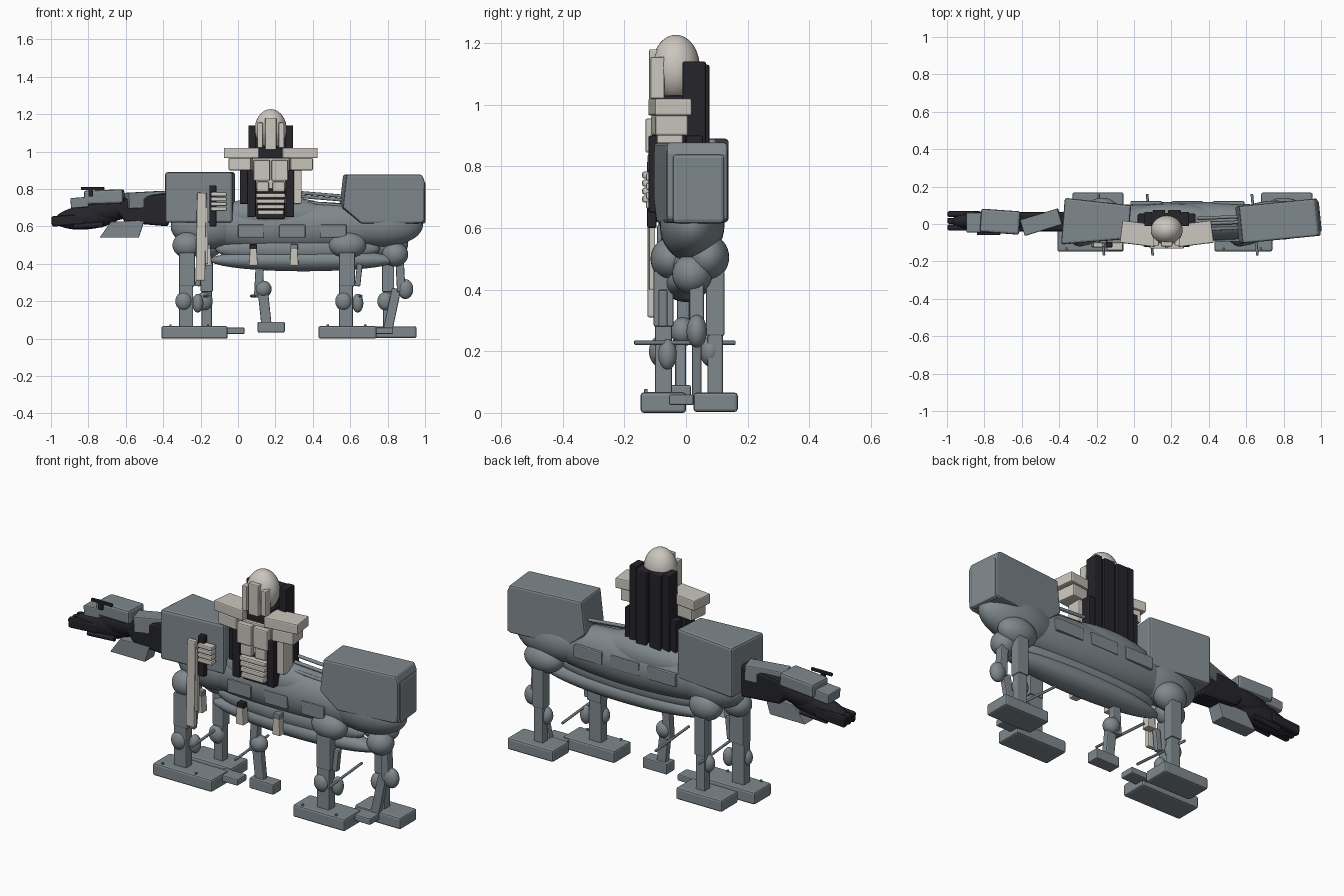
import bpy, bmesh, math
from mathutils import Vector


def material(name, rgb):
    m = bpy.data.materials.new(name)
    m.diffuse_color = (*rgb, 1)
    return m


GREY = material("steel_grey", (0.215, 0.25, 0.27))
DARK = material("charcoal", (0.018, 0.018, 0.024))
IVORY = material("ivory", (0.60, 0.57, 0.52))


def finish(name, bm, mat, loc, rot, bevel):
    bmesh.ops.recalc_face_normals(bm, faces=bm.faces)
    me = bpy.data.meshes.new(name)
    bm.to_mesh(me)
    bm.free()
    me.materials.append(mat)
    ob = bpy.data.objects.new(name, me)
    bpy.context.collection.objects.link(ob)
    ob.location = loc
    ob.rotation_euler = [math.radians(a) for a in rot]
    if bevel:
        b = ob.modifiers.new("bevel", "BEVEL")
        b.width = bevel
        b.segments = 2
    else:
        for p in me.polygons:
            p.use_smooth = True
    return ob


def box(name, x, y, z, mat=GREY, rot=(0, 0, 0), bevel=0.006):
    """Box from its three ranges."""
    bm = bmesh.new()
    bmesh.ops.create_cube(bm, size=1)
    bmesh.ops.scale(bm, vec=(x[1] - x[0], y[1] - y[0], z[1] - z[0]), verts=bm.verts)
    return finish(name, bm, mat, [sum(r) / 2 for r in (x, y, z)], rot, bevel)


def ball(name, c, r, mat=GREY, rot=(0, 0, 0)):
    """Ellipsoid from centre and radii."""
    bm = bmesh.new()
    bmesh.ops.create_uvsphere(bm, u_segments=32, v_segments=18, radius=1)
    bmesh.ops.scale(bm, vec=r, verts=bm.verts)
    return finish(name, bm, mat, c, rot, 0)


def prism(name, pts, axis, lo, hi, mat=GREY, rot=(0, 0, 0), bevel=0.008):
    """Profile extruded along y or z."""
    def put(a, b, c):
        return Vector((a, c, b)) if axis == "y" else Vector((a, b, c))
    bm = bmesh.new()
    ends = [[put(*p, c) for p in pts] for c in (lo, hi)]
    mid = sum(ends[0] + ends[1], Vector()) / (2 * len(pts))
    a, b = [[bm.verts.new(v - mid) for v in e] for e in ends]
    bm.faces.new(a)
    bm.faces.new(b)
    for i in range(len(pts)):
        j = (i + 1) % len(pts)
        bm.faces.new((a[i], a[j], b[j], b[i]))
    return finish(name, bm, mat, mid, rot, bevel)


def rod(name, p, q, r, mat=GREY):
    """Round bar between two points."""
    p, q = Vector(p), Vector(q)
    bm = bmesh.new()
    bmesh.ops.create_cone(bm, cap_ends=True, segments=12, radius1=r, radius2=r, depth=(q - p).length)
    bmesh.ops.transform(bm, matrix=(q - p).to_track_quat("Z", "Y").to_matrix().to_4x4(), verts=bm.verts)
    return finish(name, bm, mat, (p + q) / 2, (0, 0, 0), 0.002)


# Hull, keel and deck
ball("hull", (0.30, 0.015, 0.60), (0.64, 0.105, 0.135))
ball("keel", (0.35, 0.0, 0.42), (0.50, 0.075, 0.06))
ball("hull_core", (0.32, 0.0, 0.48), (0.44, 0.07, 0.08))
ball("deck", (0.20, 0.01, 0.66), (0.32, 0.10, 0.10))
ball("left_hull_end", (-0.16, 0.015, 0.60), (0.20, 0.10, 0.12))
ball("right_hull_end", (0.76, 0.02, 0.61), (0.23, 0.105, 0.12))
for i, x in enumerate((-0.02, 0.20, 0.42)):
    box(f"rear_hull_plate_{i}", (x, x + 0.17), (0.10, 0.122), (0.58, 0.65))
    box(f"front_hull_plate_{i}", (x + 0.02, x + 0.16), (-0.094, -0.078), (0.54, 0.61))
for i, z in enumerate((0.73, 0.76, 0.78)):
    rod(f"shoulder_bar_{i}", (0.34, -0.03 + i * 0.03, z), (0.58, -0.02 + i * 0.03, z - 0.02), 0.009)

# Shoulder housings
prism("left_housing", [(-0.39, -0.11), (-0.03, -0.08), (-0.015, 0.10), (-0.37, 0.14)], "z", 0.62, 0.89, bevel=0.012)
prism("right_housing", [(0.57, 0.877), (0.975, 0.877), (0.99, 0.84), (0.99, 0.63), (0.97, 0.617),
                        (0.65, 0.615), (0.55, 0.70)], "y", -0.08, 0.12, rot=(0, 0, 5.7), bevel=0.01)
box("right_housing_panel", (0.968, 0.996), (-0.045, 0.125), (0.615, 0.84), rot=(0, 0, 5.7), bevel=0.012)
ball("right_housing_dome", (0.74, -0.045, 0.64), (0.08, 0.04, 0.06))

# Legs: (side name, hip x, front foot range, rear foot range, rear leg x)
for side, hx, ff, rf, rx in (("left", -0.27, (-0.41, -0.055), (-0.33, -0.055), -0.17),
                             ("right", 0.585, (0.43, 0.74), (0.68, 0.955), 0.80)):
    hip = 0.08 if side == "left" else 0.10
    ball(f"{side}_front_hip", (hx, -0.05, 0.50), (hip, 0.065, 0.07))
    ball(f"{side}_rear_hip", (rx, 0.07, 0.505), (hip + 0.01, 0.07, 0.075))
    box(f"{side}_front_thigh", (hx - 0.045, hx + 0.04), (-0.105, -0.04), (0.28, 0.46))
    box(f"{side}_front_shin", (hx - 0.045, hx + 0.03), (-0.10, -0.045), (0.05, 0.34))
    box(f"{side}_front_plate", (hx + 0.045, hx + 0.075), (-0.09, -0.06), (0.28, 0.40), rot=(0, 6, 0))
    ball(f"{side}_front_knee", (hx - 0.02, -0.085, 0.20), (0.045, 0.035, 0.05))
    ball(f"{side}_knee_cap", (hx + 0.055, -0.06, 0.19), (0.03, 0.03, 0.05))
    box(f"{side}_rear_thigh", (rx - 0.03, rx + 0.035), (0.065, 0.125), (0.25, 0.46))
    box(f"{side}_rear_shin", (rx - 0.025, rx + 0.03), (0.07, 0.12), (0.05, 0.30))
    ball(f"{side}_rear_knee", (rx - 0.01, 0.08, 0.20), (0.045, 0.035, 0.05))
    box(f"{side}_front_foot", ff, (-0.147, 0.0), (0.0, 0.067), bevel=0.01)
    box(f"{side}_rear_foot", rf, (0.024, 0.168), (0.003, 0.066), bevel=0.01)
    box(f"{side}_toe_link", (ff[1] - 0.04, ff[1] + 0.09), (-0.055, 0.025), (0.025, 0.06))
    for i in (0, 1):
        rod(f"{side}_foot_bolt_{i}", (ff[0] + 0.05 + i * 0.2, -0.13, 0.06), (ff[0] + 0.05 + i * 0.2, -0.13, 0.077), 0.006)

# Outer right strut
ball("outer_strut_hip", (0.84, 0.02, 0.45), (0.07, 0.065, 0.065))
box("outer_strut", (0.845, 0.89), (0.012, 0.058), (0.25, 0.46), rot=(0, -3, 0))
ball("outer_strut_knee", (0.895, 0.035, 0.265), (0.042, 0.033, 0.053))
box("outer_strut_shin", (0.80, 0.85), (0.02, 0.05), (0.05, 0.27), rot=(0, 12, 0))

# Middle leg
box("middle_thigh", (0.09, 0.135), (-0.03, 0.012), (0.22, 0.40), rot=(0, 3, 0))
box("middle_shin", (0.115, 0.17), (-0.035, 0.0), (0.07, 0.26), rot=(0, -6, 0))
ball("middle_knee", (0.135, -0.01, 0.265), (0.045, 0.04, 0.045))
box("middle_foot", (0.105, 0.25), (-0.055, 0.016), (0.033, 0.09))

# Cross rods between the legs
for i, x in enumerate((-0.16, 0.10, 0.66)):
    rod(f"cross_rod_{i}", (x, -0.168, 0.228), (x - 0.03, 0.16, 0.228), 0.007)

# Hanging tabs on the keel
for i, x in enumerate((-0.165, 0.082, 0.30)):
    prism(f"keel_tab_{i}", [(x - 0.024, 0.39), (x + 0.024, 0.39), (x + 0.018, 0.48), (x - 0.018, 0.48)],
          "y", -0.105, -0.06, IVORY, bevel=0.004)
    box(f"keel_tab_cap_{i}", (x - 0.02, x + 0.02), (-0.10, -0.065), (0.475, 0.505), DARK if i == 1 else GREY, bevel=0.004)

# Torso
CX = 0.175
box("waist", (0.10, 0.25), (-0.10, 0.01), (0.64, 0.80), DARK)
box("chest", (0.075, 0.275), (-0.105, 0.01), (0.80, 0.965), IVORY)
box("collar", (0.11, 0.24), (-0.09, 0.02), (0.95, 1.03), DARK)
for s, side in ((-1, "left"), (1, "right")):
    def span(a, b):
        return tuple(sorted((CX + s * a, CX + s * b)))
    box(f"{side}_chest_plate", span(0.004, 0.092), (-0.132, -0.09), (0.845, 0.955), IVORY)
    box(f"{side}_belly_plate", span(0.01, 0.075), (-0.125, -0.09), (0.785, 0.84), IVORY)
    box(f"{side}_flank", span(0.08, 0.125), (-0.122, 0.0), (0.65, 0.90), DARK)
    box(f"{side}_upper_arm", span(0.12, 0.165), (-0.095, -0.01), (0.72, 0.92), IVORY if s > 0 else DARK)
    box(f"{side}_shoulder_pad", span(0.055, 0.245), (-0.112, 0.008), (0.965, 1.02), IVORY, rot=(0, 0, s * 7))
    box(f"{side}_shoulder_block", span(0.10, 0.22), (-0.107, 0.0), (0.90, 0.966), IVORY, rot=(0, 0, s * 7))
    box(f"{side}_cheek_plate", span(0.042, 0.072), (-0.115, -0.07), (1.02, 1.155), IVORY, bevel=0.004)
    box(f"{side}_ear", span(0.078, 0.12), (-0.012, 0.065), (0.72, 1.14), DARK)
    box(f"{side}_pack_wing", span(0.10, 0.155), (0.0, 0.055), (0.70, 0.90), DARK)
    box(f"{side}_pack_panel", span(0.008, 0.075), (0.03, 0.076), (0.70, 1.13), DARK)
for i in range(4):
    z = 0.675 + i * 0.03
    box(f"rib_{i}", (0.105 - i * 0.003, 0.245 + i * 0.003), (-0.13, -0.09), (z - 0.012, z + 0.012), IVORY)
box("backpack_core", (0.07, 0.28), (0.0, 0.06), (0.68, 1.13), DARK)

# Head
ball("head", (CX, -0.033, 1.12), (0.085, 0.078, 0.107), IVORY)
box("face_plate", (0.145, 0.205), (-0.12, -0.08), (1.01, 1.18), IVORY, bevel=0.005)

# Staff and gripping hand
box("staff", (-0.223, -0.172), (-0.125, -0.10), (0.31, 0.78), IVORY, rot=(0, 1, 0))
box("staff_side_bar", (-0.178, -0.16), (-0.12, -0.10), (0.40, 0.75), IVORY, bevel=0.003)
box("grip", (-0.153, -0.115), (-0.126, -0.095), (0.60, 0.82), DARK)
for i in range(4):
    z = 0.694 + i * 0.026
    box(f"finger_{i}", (-0.145, -0.06), (-0.142, -0.10), (z - 0.011, z + 0.011), IVORY)

# Extended arm
prism("arm_upper", [(-0.37, 0.60), (-0.37, 0.78), (-0.60, 0.75), (-0.66, 0.69), (-0.60, 0.62)], "y", -0.04, 0.065, DARK, bevel=0.015)
ball("arm_forearm", (-0.69, 0.015, 0.69), (0.17, 0.055, 0.065), DARK, rot=(0, -8, 0))
ball("arm_fist", (-0.80, 0.015, 0.65), (0.18, 0.05, 0.065), DARK, rot=(0, -6, 0))
for i in range(3):
    y = -0.035 + i * 0.036
    box(f"arm_claw_{i}", (-0.997, -0.82), (y, y + 0.032), (0.605, 0.66), DARK, rot=(0, -4, 0), bevel=0.01)
    rod(f"arm_cable_{i}", (-0.88, y + 0.01, 0.60), (-0.72, y + 0.01, 0.61), 0.014, DARK)
box("arm_upper_plate", (-0.60, -0.39), (-0.035, 0.055), (0.70, 0.785), rot=(0, -3, 17))
box("arm_forearm_plate", (-0.82, -0.61), (-0.05, 0.075), (0.72, 0.795), rot=(0, -2, -4), bevel=0.012)
box("arm_hand_plate", (-0.895, -0.80), (-0.045, 0.06), (0.70, 0.755), rot=(0, -5, 0))
box("arm_sight", (-0.84, -0.715), (-0.06, -0.045), (0.795, 0.81), DARK, bevel=0.003)
box("arm_sight_post", (-0.80, -0.775), (-0.058, -0.04), (0.76, 0.80), DARK, bevel=0.003)
prism("arm_fin", [(-0.68, 0.625), (-0.50, 0.632), (-0.53, 0.54), (-0.74, 0.54)], "y", -0.04, 0.04, bevel=0.004)
